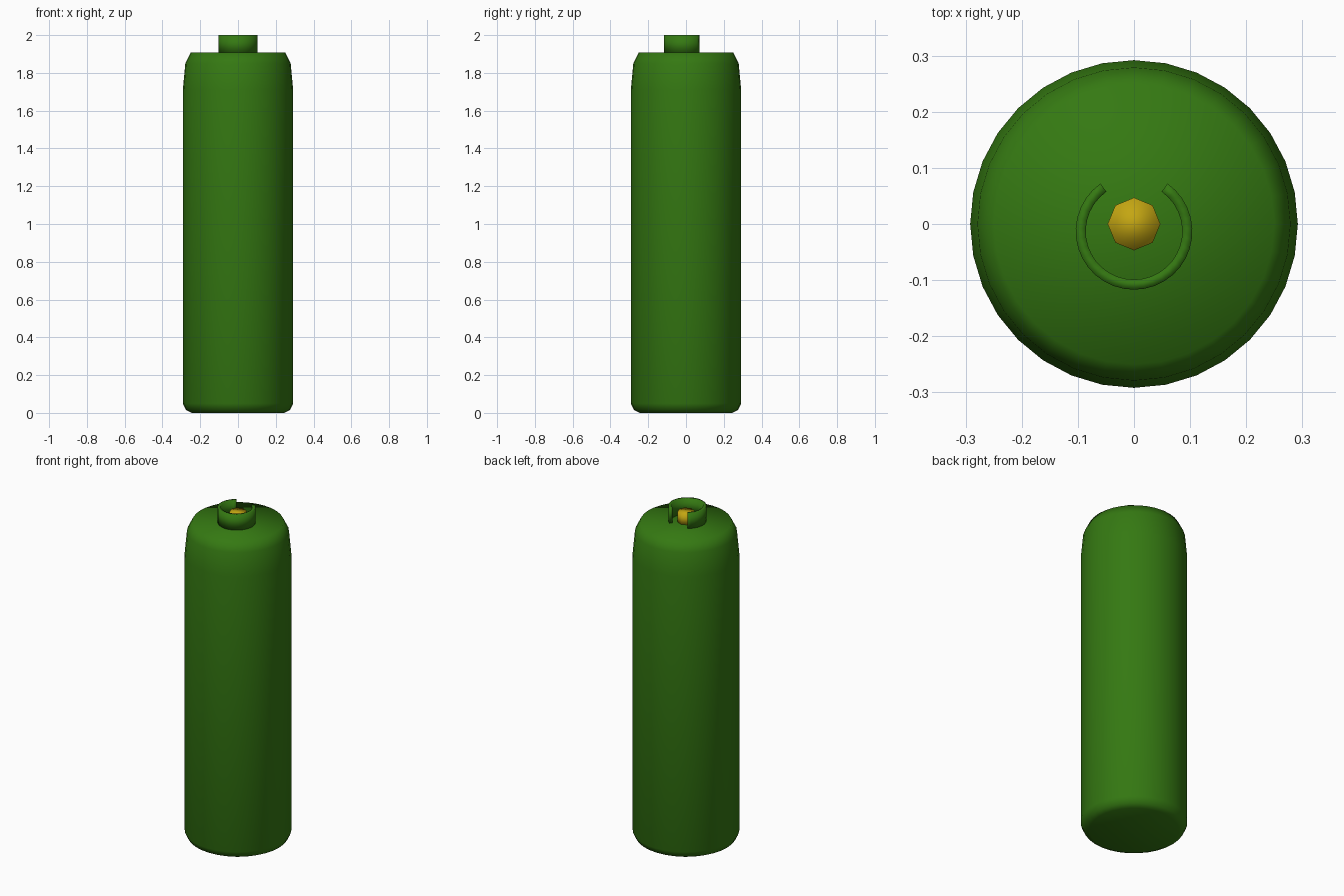
import bpy, bmesh, math

if "Cube" in bpy.data.objects:
    bpy.data.objects.remove(bpy.data.objects["Cube"])


def material(name, color):
    m = bpy.data.materials.new(name)
    m.diffuse_color = (*color, 1)
    m.use_nodes = True
    m.node_tree.nodes["Principled BSDF"].inputs["Base Color"].default_value = m.diffuse_color
    return m


green = material("green_paint", (0.035, 0.19, 0.006))
brass = material("brass", (0.55, 0.38, 0.006))


def add_object(name, bm, mat, smooth=True):
    bmesh.ops.recalc_face_normals(bm, faces=bm.faces)
    for f in bm.faces:
        f.smooth = smooth
    mesh = bpy.data.meshes.new(name)
    bm.to_mesh(mesh)
    bm.free()
    mesh.materials.append(mat)
    ob = bpy.data.objects.new(name, mesh)
    bpy.context.collection.objects.link(ob)
    return ob


def lathe(name, profile, sides, mat):
    bm = bmesh.new()
    rings = [[bm.verts.new((r * math.cos(2 * math.pi * i / sides),
                            r * math.sin(2 * math.pi * i / sides), z))
              for i in range(sides)] for r, z in profile]
    for a, b in zip(rings, rings[1:]):
        for i in range(sides):
            j = (i + 1) % sides
            bm.faces.new((a[i], a[j], b[j], b[i]))
    bm.faces.new(rings[0])
    bm.faces.new(rings[-1])
    return add_object(name, bm, mat)


# Tank with softened shoulder and foot
lathe("tank_body", [(0.245, 0), (0.275, 0.015), (0.292, 0.05), (0.292, 1.71),
                    (0.279, 1.85), (0.25, 1.908)], 32, green)

# Valve stub
lathe("valve", [(0.047, 1.90), (0.047, 1.97)], 8, brass)

# Guard collar: open ring with its gap at the back
bm = bmesh.new()
start, end, steps = math.radians(125), math.radians(415), 28
section = [(0.086, 1.90), (0.104, 1.90), (0.104, 2.0), (0.086, 2.0)]
rings = []
for i in range(steps + 1):
    a = start + (end - start) * i / steps
    rings.append([bm.verts.new((r * math.cos(a), r * math.sin(a) - 0.013, z))
                  for r, z in section])
for p, q in zip(rings, rings[1:]):
    for k in range(4):
        n = (k + 1) % 4
        bm.faces.new((p[k], p[n], q[n], q[k]))
bm.faces.new(rings[0])
bm.faces.new(rings[-1])
add_object("valve_collar", bm, green)
